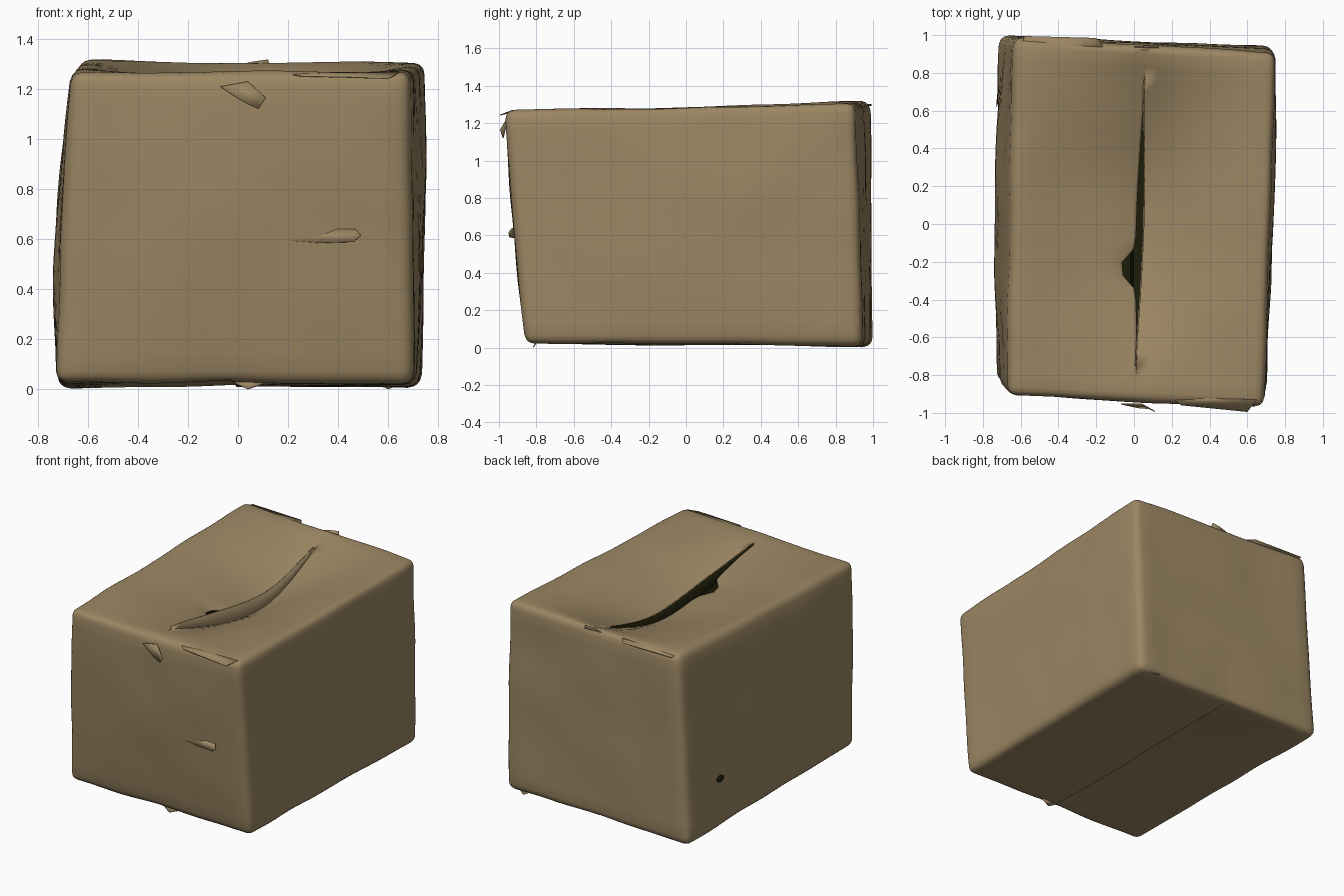
import bpy, bmesh, math
from mathutils import Vector, noise

if "Cube" in bpy.data.objects:
    bpy.data.objects.remove(bpy.data.objects["Cube"])


def material(name, rgb):
    m = bpy.data.materials.new(name)
    m.diffuse_color = (*rgb, 1)
    m.use_nodes = True
    m.node_tree.nodes["Principled BSDF"].inputs["Base Color"].default_value = m.diffuse_color
    return m


CARD = material("cardboard brown", (0.33, 0.24, 0.125))
DARK = material("dark inside", (0.012, 0.012, 0.003))

H = Vector((0.7, 0.95, 0.63))      # half size of the regular box before warping
R = 0.05                           # edge rounding
# warped corners: bottom then top, each front-left, front-right, back-left, back-right
C = [Vector(c) for c in (
    (-0.73, -0.83, 0.025), (0.70, -0.86, 0.02), (-0.715, 1.0, 0.005), (0.73, 0.94, 0.01),
    (-0.67, -0.91, 1.27), (0.685, -0.97, 1.27), (-0.63, 0.985, 1.315), (0.755, 0.91, 1.31))]


def steps(h, n):
    inner = [(-1 + 2 * i / n) * (h - R) for i in range(n + 1)]
    return [-h, -h + 0.022] + inner + [h - 0.022, h]


def trilinear(p):
    u, v, w = [(p[i] / H[i] + 1) / 2 for i in range(3)]
    lo = C[0].lerp(C[1], u).lerp(C[2].lerp(C[3], u), v)
    hi = C[4].lerp(C[5], u).lerp(C[6].lerp(C[7], u), v)
    return lo.lerp(hi, w)


def slit_amount(y):
    return max(0.0, 1 - (y / 0.8) ** 2)


def shape(P, side):
    """Round the box, warp it to the crushed outline, add bulges and sagging flaps."""
    q = Vector([max(-(H[i] - R), min(H[i] - R, P[i])) for i in range(3)])
    n = (P - q).normalized()
    p = trilinear(q + n * R)
    a, b, c = [1 - (P[i] / H[i]) ** 2 for i in range(3)]
    p += n * 0.011 * noise.noise(P * 2.6)
    if P.x == -H.x:
        p.x -= 0.04 * b * c
    if P.x == H.x:
        p.x += 0.02 * b * c
    if P.y == -H.y:
        p.y -= 0.03 * a * c
    fx = 1 - abs(P.x) / H.x
    if P.z == H.z:
        t = max(0.0, min(1.0, (P.y + 0.92) / 1.84))
        reach = max(0.0, math.sin(math.pi * t ** 1.35))
        g = slit_amount(P.y)
        p.z -= 0.18 * fx ** 1.3 * reach
        if side > 0:
            p.z -= 0.06 * fx ** 2 * g
            p.x += 0.02 * fx ** 6 * g ** 2
        elif side < 0:
            notch = 0.09 * math.exp(-((P.y + 0.24) / 0.07) ** 2)
            p.x -= (0.022 * g ** 2 + notch) * fx ** 6
    if P.z == -H.z and P.x < -0.001:
        p.z += 0.06 * fx ** 1.3 * b        # left bottom flap pushed in at the seam
    return p


# ---- box body: six gridded walls sharing vertices, torn open along the top seam
bm = bmesh.new()
grid = [steps(H.x, 20), steps(H.y, 26), steps(H.z, 16)]
for g in grid:
    g[len(g) // 2] = 0.0
grid[0] = sorted(grid[0] + [-0.015])
cache, lip_edge = {}, {}


def vert(P, face_side):
    side = 0
    if P.z == H.z:
        if abs(P.x) > 1e-6:
            side = 1 if P.x > 0 else -1
        elif slit_amount(P.y) > 0:
            side = face_side
    key = (round(P.x, 4), round(P.y, 4), round(P.z, 4), side)
    if key not in cache:
        cache[key] = bm.verts.new(shape(P, side))
        if P.z == H.z and abs(P.x) < 1e-6 and side > 0:
            lip_edge[P.y] = cache[key]
    return cache[key]


for axis in range(3):
    b, c = (axis + 1) % 3, (axis + 2) % 3
    for sign in (-1, 1):
        for i in range(len(grid[b]) - 1):
            for j in range(len(grid[c]) - 1):
                pts = []
                for s, t in ((0, 0), (1, 0), (1, 1), (0, 1)):
                    P = Vector((0, 0, 0))
                    P[axis] = sign * H[axis]
                    P[b], P[c] = grid[b][i + s], grid[c][j + t]
                    pts.append(P)
                mid = sum(P.x for P in pts)
                vs = [vert(P, 1 if mid > 0 else -1) for P in pts]
                bm.faces.new(vs if sign > 0 else vs[::-1])

# turned-up lip along the edge of the right flap
ys = sorted(lip_edge)
up = {y: bm.verts.new(lip_edge[y].co + Vector((0, 0, 0.01 + 0.09 * slit_amount(y)))) for y in ys}
for y0, y1 in zip(ys, ys[1:]):
    bm.faces.new((lip_edge[y0], lip_edge[y1], up[y1], up[y0]))


def finish(name, bm, mats, thick):
    me = bpy.data.meshes.new(name)
    bm.to_mesh(me)
    bm.free()
    for m in mats:
        me.materials.append(m)
    ob = bpy.data.objects.new(name, me)
    bpy.context.collection.objects.link(ob)
    bpy.ops.object.select_all(action='DESELECT')
    ob.select_set(True)
    bpy.context.view_layer.objects.active = ob
    bpy.ops.object.shade_smooth_by_angle(angle=math.radians(40))
    s = ob.modifiers.new("thickness", 'SOLIDIFY')
    s.thickness, s.offset = thick, -1
    s.material_offset = len(mats) - 1
    return ob


finish("box_body", bm, [CARD, DARK], 0.008)


# ---- loose scraps and folds of torn paper
def scrap(name, pts, mat=CARD):
    b = bmesh.new()
    f = b.faces.new([b.verts.new(p) for p in pts])
    bmesh.ops.triangulate(b, faces=[f])
    finish(name, b, [mat], 0.005)


scrap("front_crease_fold", [(0.05, -0.91, 0.605), (0.33, -0.925, 0.585), (0.46, -0.945, 0.59),
                            (0.49, -0.95, 0.615), (0.47, -0.93, 0.64), (0.31, -0.915, 0.64)])
scrap("front_torn_tab", [(-0.07, -0.955, 1.21), (0.02, -0.975, 1.15), (0.08, -0.98, 1.12),
                         (0.11, -0.995, 1.165), (0.04, -0.955, 1.23)])
scrap("front_top_edge_scrap", [(0.2, -0.92, 1.262), (0.25, -0.96, 1.255), (0.6, -0.995, 1.245),
                               (0.65, -0.93, 1.27)])
scrap("back_top_edge_scrap", [(-0.6, 0.93, 1.308), (-0.15, 0.92, 1.302), (-0.2, 0.985, 1.295),
                              (-0.58, 0.995, 1.3)])
scrap("back_seam_scrap", [(-0.03, 0.93, 1.29), (0.13, 0.93, 1.29), (0.12, 0.94, 1.318),
                          (0.06, 0.94, 1.31)])
scrap("bottom_seam_scrap", [(-0.02, -0.8, 0.03), (0.04, -0.82, 0.002), (0.12, -0.8, 0.03)])
scrap("bottom_corner_scrap", [(0.54, 0.92, 0.03), (0.6, 0.94, 0.0), (0.68, 0.9, 0.03)])

# ---- small puncture in the left wall, placed on the wall surface
spot = Vector((-H.x, 0.6, -0.29))
scrap("side_puncture", [shape(spot + Vector((0, 0.035 * math.cos(t), 0.022 * math.sin(t))), 0)
                        + Vector((-0.005, 0, 0))
                        for t in [k * math.tau / 10 for k in range(10)]], DARK)
